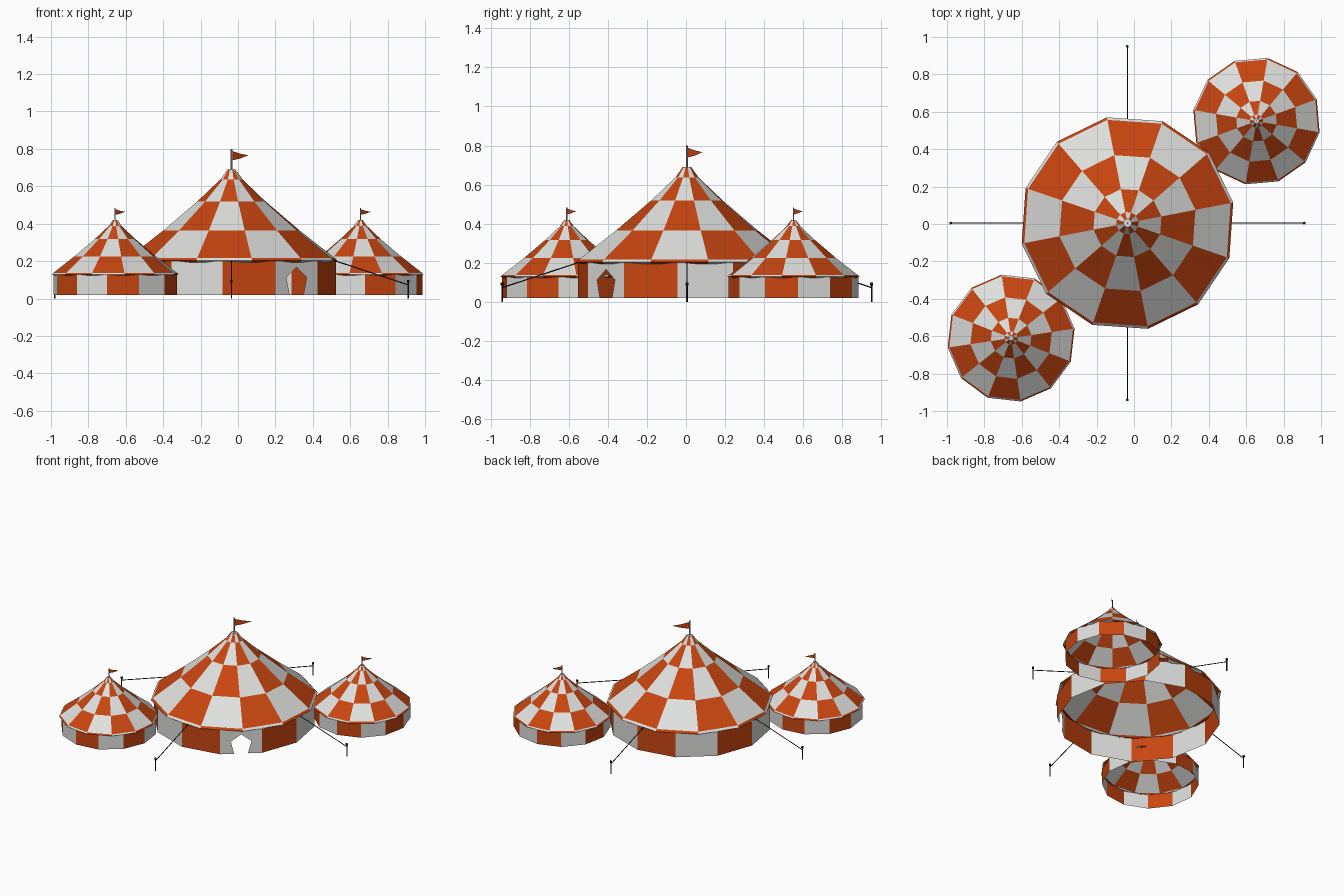
import bpy
import bmesh
from math import sin, cos, radians
from mathutils import Vector

if "Cube" in bpy.data.objects:
    bpy.data.objects.remove(bpy.data.objects["Cube"])

SIDES = 12
BASE = 0.02


def material(name, rgb):
    m = bpy.data.materials.new(name)
    m.use_nodes = True
    m.diffuse_color = (*rgb, 1)
    m.node_tree.nodes["Principled BSDF"].inputs["Base Color"].default_value = (*rgb, 1)
    return m


orange = material("orange canvas", (0.58, 0.06, 0.005))
white = material("white canvas", (0.74, 0.75, 0.73))
grey = material("pole grey", (0.4, 0.4, 0.4))
black = material("rope black", (0.015, 0.015, 0.015))


def finish(name, bm, *mats):
    mesh = bpy.data.meshes.new(name)
    bm.to_mesh(mesh)
    bm.free()
    for m in mats:
        mesh.materials.append(m)
    ob = bpy.data.objects.new(name, mesh)
    bpy.context.collection.objects.link(ob)
    return ob


def polar(r, deg, z):
    return Vector((r * cos(radians(deg)), r * sin(radians(deg)), z))


def rod(name, a, b, r, mat):
    """Thin six-sided bar between two points."""
    a, b = Vector(a), Vector(b)
    bm = bmesh.new()
    bmesh.ops.create_cone(bm, segments=6, radius1=r, radius2=r,
                          depth=(b - a).length, cap_ends=True)
    turn = (b - a).to_track_quat("Z", "Y").to_matrix()
    bmesh.ops.rotate(bm, verts=bm.verts, matrix=turn)
    bmesh.ops.translate(bm, verts=bm.verts, vec=(a + b) / 2)
    return finish(name, bm, mat)


# Roof profile from the turned-in hem up to the collar: radius, height
ROOF = [(0.552, 0.193), (0.576, 0.203), (0.562, 0.217), (0.37, 0.365),
        (0.185, 0.52), (0.06, 0.637), (0.022, 0.69)]
BAND = [1, 1, 0, 1, 0, 1]


def tent(prefix, x, y, scale, turn, door):
    def place(v):
        return Vector((x + v.x * scale, y + v.y * scale, BASE + (v.z - BASE) * scale))

    # Checkered roof
    bm = bmesh.new()
    rings = [[bm.verts.new(place(polar(r, 11 + turn + 30 * k, z))) for k in range(SIDES)]
             for r, z in ROOF]
    for i, (low, high) in enumerate(zip(rings, rings[1:])):
        for k in range(SIDES):
            n = (k + 1) % SIDES
            f = bm.faces.new((low[k], low[n], high[n], high[k]))
            f.material_index = (k + BAND[i]) % 2
    bm.faces.new(rings[-1]).material_index = 1
    finish(prefix + "_roof", bm, orange, white)

    # Striped wall, one panel holding the open doorway
    bm = bmesh.new()
    for k in range(SIDES):
        a = polar(0.56, 25 + turn + 30 * k, BASE)
        b = polar(0.56, 55 + turn + 30 * k, BASE)
        mid, along = (a + b) / 2, (b - a).normalized()
        up = Vector((0, 0, 0.182))
        outline = [a]
        if door and k == 9:
            for u, h in ((-0.048, 0), (-0.071, 0.093), (0, 0.146), (0.071, 0.093), (0.048, 0)):
                outline.append(mid + along * u + Vector((0, 0, h)))
        outline += [b, b + up, a + up]
        f = bm.faces.new([bm.verts.new(place(p)) for p in outline])
        f.material_index = k % 2
    bmesh.ops.remove_doubles(bm, verts=bm.verts, dist=0.0005)
    finish(prefix + "_wall", bm, orange, white)

    # Flag pole and pennant
    top = place(Vector((0, 0, 0.8)))
    rod(prefix + "_flag_pole", place(Vector((0, 0, 0.67))), top, 0.005 * scale, grey)
    bm = bmesh.new()
    pennant = [(0, 0.79), (0.045, 0.775), (0.09, 0.766), (0.045, 0.748), (0, 0.738)]
    bm.faces.new([bm.verts.new(place(Vector((u, u * 0.88, z)))) for u, z in pennant])
    finish(prefix + "_flag", bm, orange)


CX, CY = -0.035, 0.005
tent("main_tent", CX, CY, 1, 0, True)
tent("back_left_tent", 0.655, 0.55, 0.595, 9, False)
tent("front_right_tent", -0.657, -0.61, 0.595, -2.5, False)

# Guy ropes and ground stakes on the four sides
for side, angle in (("left", 0), ("back", 90), ("right", 180), ("front", 270)):
    mid = Vector((CX, CY, 0))
    foot = mid + polar(0.945, angle, 0)
    rod(side + "_stake", foot, foot + Vector((0, 0, 0.095)), 0.004, black)
    rod(side + "_stake_head", foot + Vector((0, 0, 0.085)),
        foot + Vector((0, 0, 0.098)), 0.008, black)
    rod(side + "_rope", mid + polar(0.55, angle, 0.203),
        foot + Vector((0, 0, 0.073)), 0.003, black)
